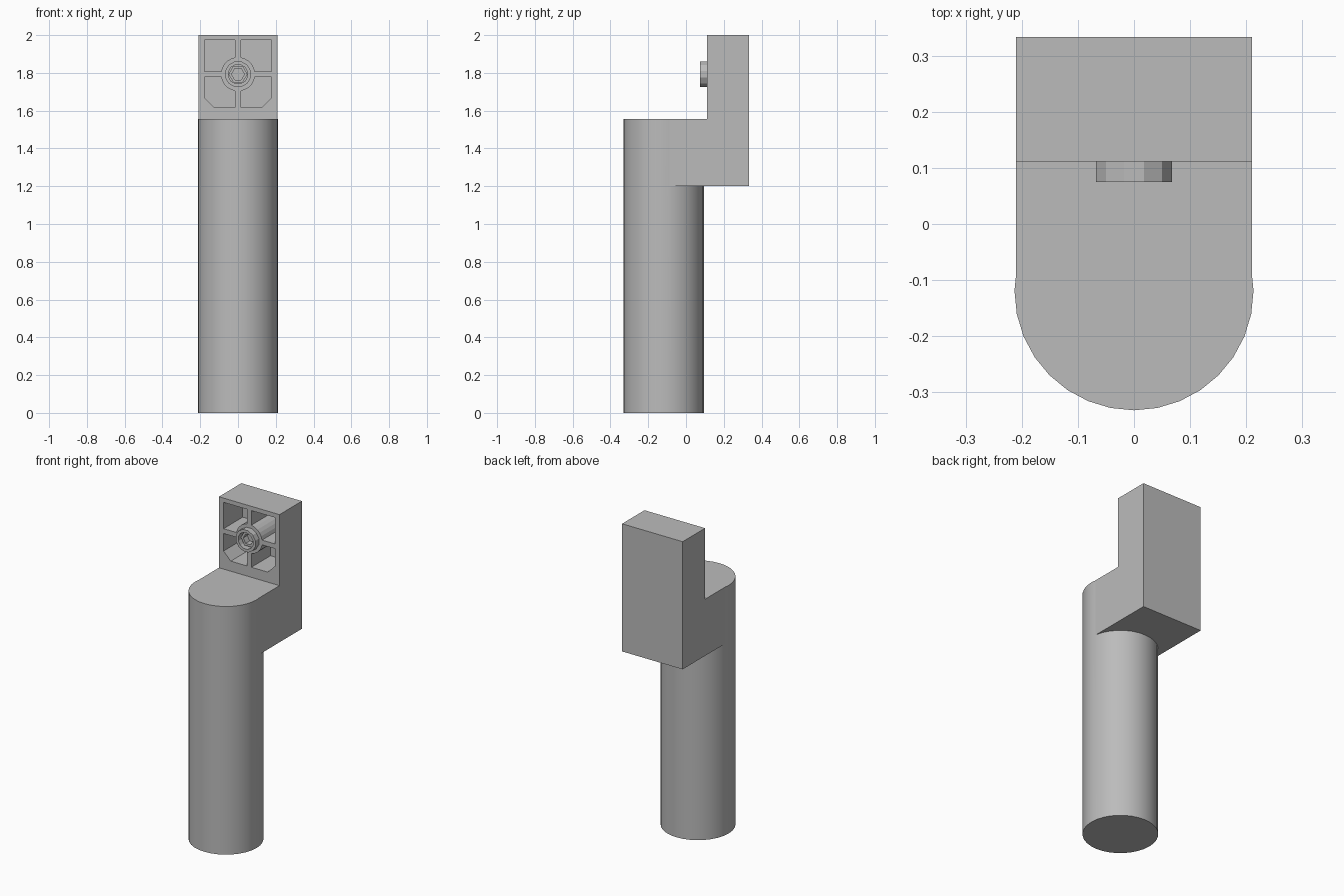
import bpy
import bmesh
from math import sin, cos, pi, asin
from mathutils import Vector

if "Cube" in bpy.data.objects:
    bpy.data.objects.remove(bpy.data.objects["Cube"], do_unlink=True)

GREY = (0.5, 0.5, 0.5, 1)
mat = bpy.data.materials.new("plain grey")
mat.use_nodes = True
mat.diffuse_color = GREY
mat.node_tree.nodes["Principled BSDF"].inputs["Base Color"].default_value = GREY

HALF = 0.21          # half width of the bracket
AXIS_Y = -0.119      # column axis
RADIUS = 0.213
FACE = 0.111         # front face of the upright
BACK = 0.333
BOSS_Z = 1.793


def add_prism(bm, points, shift):
    """Extrude a flat outline along a vector."""
    verts = [bm.verts.new(p) for p in points]
    face = bm.faces.new(verts)
    out = bmesh.ops.extrude_face_region(bm, geom=[face])
    moved = [g for g in out["geom"] if isinstance(g, bmesh.types.BMVert)]
    bmesh.ops.translate(bm, verts=moved, vec=Vector(shift))


def make_object(name, bm):
    bmesh.ops.recalc_face_normals(bm, faces=bm.faces)
    mesh = bpy.data.meshes.new(name)
    bm.to_mesh(mesh)
    bm.free()
    mesh.materials.append(mat)
    obj = bpy.data.objects.new(name, mesh)
    bpy.context.collection.objects.link(obj)
    return obj


def combine(obj, other, operation):
    """Apply a boolean and remove the second solid."""
    mod = obj.modifiers.new("combine", "BOOLEAN")
    mod.operation, mod.solver, mod.object = operation, "EXACT", other
    graph = bpy.context.evaluated_depsgraph_get()
    obj_mesh = bpy.data.meshes.new_from_object(obj.evaluated_get(graph))
    obj.modifiers.clear()
    obj.data = obj_mesh
    bpy.data.objects.remove(other, do_unlink=True)


def circle(radius, sides, y, turn=0):
    """Ring of points around the boss axis."""
    return [Vector((radius * cos(2 * pi * i / sides + turn), y,
                    BOSS_Z + radius * sin(2 * pi * i / sides + turn)))
            for i in range(sides)]


# Stepped bracket from its side profile
bm = bmesh.new()
profile = [(AXIS_Y, 1.2), (BACK, 1.2), (BACK, 2), (FACE, 2), (FACE, 1.555), (AXIS_Y, 1.555)]
add_prism(bm, [(-HALF, y, z) for y, z in profile], (2 * HALF, 0, 0))
post = make_object("column_and_bracket", bm)

# Round column joined into the bracket
bm = bmesh.new()
ring = [(RADIUS * sin(2 * pi * i / 32), AXIS_Y + RADIUS * cos(2 * pi * i / 32), 0) for i in range(32)]
add_prism(bm, ring, (0, 0, 1.555))
combine(post, make_object("column_solid", bm), "UNION")

# Four deep pockets that leave cross ribs and a round boss
RIB, SIDE, HUB, DEPTH, LIP = 0.015, 0.178, 0.09, 0.19, 0.02
bm = bmesh.new()
start = asin(RIB / HUB)
for sx in (1, -1):
    for sz, reach, chamfer in ((1, 0.18, 0), (-1, 0.175, 0.05)):
        outline = []
        for i in range(6):
            a = start + (pi / 2 - 2 * start) * i / 5
            outline.append((HUB * cos(a), HUB * sin(a)))
        outline.append((RIB, reach))
        if chamfer:
            outline += [(SIDE - chamfer, reach), (SIDE, reach - chamfer)]
        else:
            outline.append((SIDE, reach))
        outline.append((SIDE, RIB))
        add_prism(bm, [(sx * x, FACE - LIP, BOSS_Z + sz * z) for x, z in outline],
                  (0, DEPTH + LIP, 0))
add_prism(bm, circle(0.06, 12, FACE - LIP), (0, 0.06, 0))
combine(post, make_object("pocket_cutter", bm), "DIFFERENCE")

# Smooth only the curved wall of the column
for poly in post.data.polygons:
    curved = max(abs(c) for c in poly.normal) < 0.999
    poly.use_smooth = curved and abs(poly.normal.z) < 0.01 and poly.center.y < FACE


def tube(name, sides, steps, turn=0):
    """Lathe closed by a last flat ring; steps are radius and depth."""
    bm = bmesh.new()
    rings = [[bm.verts.new(p) for p in circle(r, sides, y, turn)] for r, y in steps]
    for a, b in zip(rings, rings[1:]):
        for i in range(sides):
            j = (i + 1) % sides
            bm.faces.new((a[i], a[j], b[j], b[i]))
    bm.faces.new(rings[0])
    bm.faces.new(rings[-1])
    return make_object(name, bm)


# Raised collar and the recessed socket inside it
tube("boss_collar", 12, [(0.07, 0.15), (0.07, 0.075), (0.052, 0.075), (0.052, 0.148)], pi / 12)
tube("socket_ring", 6, [(0.05, 0.16), (0.05, 0.1), (0.034, 0.1), (0.034, 0.14)])
